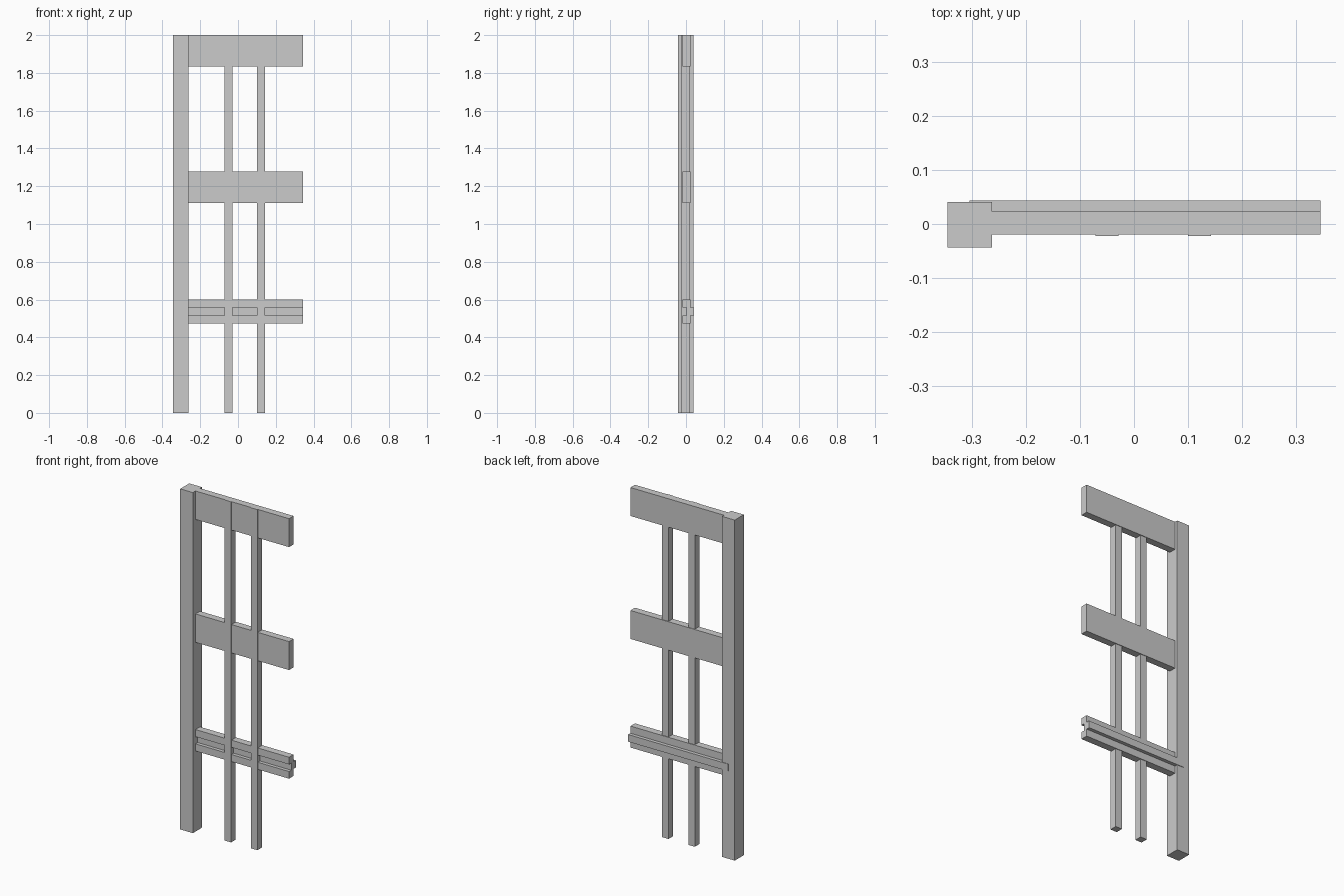
import bpy

if "Cube" in bpy.data.objects:
    bpy.data.objects.remove(bpy.data.objects["Cube"])

grey = bpy.data.materials.new("plain grey")
grey.diffuse_color = (0.6, 0.6, 0.6, 1)
grey.use_nodes = True
grey.node_tree.nodes["Principled BSDF"].inputs["Base Color"].default_value = grey.diffuse_color


def beam(name, x, y, z):
    """Box spanning the given (min, max) ranges."""
    bpy.ops.mesh.primitive_cube_add(size=1)
    ob = bpy.context.object
    ob.name = name
    for v in ob.data.vertices:
        v.co = [(a + b) / 2 + c * (b - a) for (a, b), c in zip((x, y, z), v.co)]
    ob.data.materials.append(grey)
    return ob


T = 0.042                      # thickness of the thin timber
LEFT, INNER, RIGHT = -0.345, -0.263, 0.345
RAIL_Y = (-0.019, 0.023)

# Square corner post
beam("post", (LEFT, INNER), (-0.0435, 0.0405), (0, 2))

# Wide top and middle rails
for name, z in (("top_rail", 1.833), ("middle_rail", 1.111)):
    beam(name, (INNER, RIGHT), RAIL_Y, (z, z + 0.167))

# Lower rail: two bars with a batten behind the gap, tenoned into the post
beam("lower_rail_bottom_bar", (INNER, RIGHT), RAIL_Y, (0.473, 0.515))
beam("lower_rail_top_bar", (INNER, RIGHT), RAIL_Y, (0.557, 0.599))
beam("lower_rail_batten", (-0.304, RIGHT), (0.0015, 0.0435), (0.515, 0.557))

# Full-height slats, just proud of the rails
for i, x in enumerate((-0.071, 0.1)):
    beam(f"slat_{i + 1}", (x, x + T), (-0.0225, 0.0195), (0, 2))
